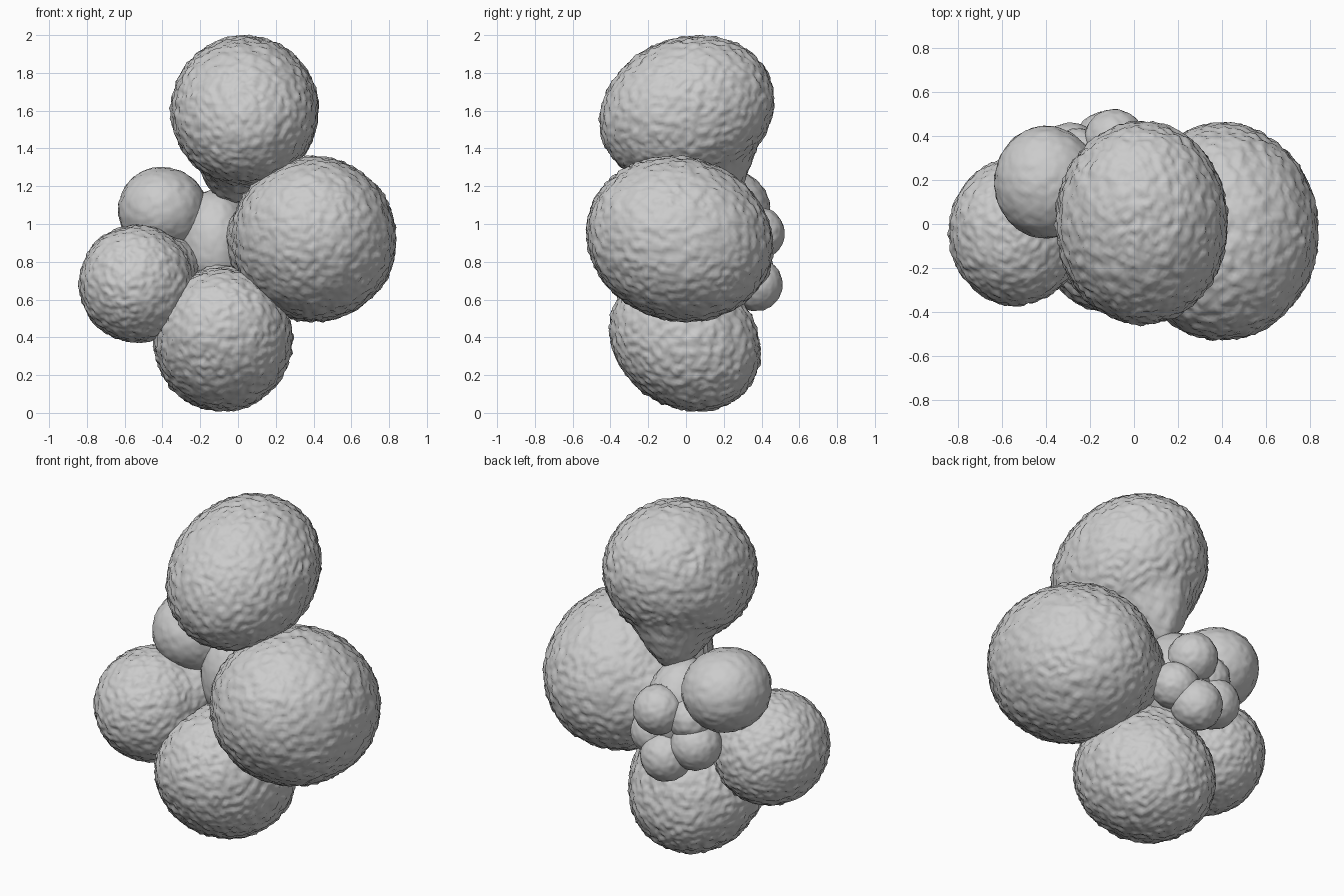
import bpy, bmesh
from mathutils import Vector, noise

if "Cube" in bpy.data.objects:
    bpy.data.objects.remove(bpy.data.objects["Cube"])

CORE = Vector((-0.12, 0.19, 0.89))

# name: centre, radii, z-lean along y, neck length, neck target, bump height, subdivisions
parts = {
    "top_berry": ((0.035, 0.005, 1.60), (0.39, 0.46, 0.392), 0.12, 0.15, (-0.06, 0.21, 1.05), 0.012, 6),
    "right_berry": ((0.40, -0.035, 0.92), (0.437, 0.493, 0.435), -0.07, 0.07, CORE, 0.012, 6),
    "bottom_berry": ((-0.08, -0.005, 0.387), (0.367, 0.40, 0.373), -0.15, 0.07, CORE, 0.012, 6),
    "lower_left_berry": ((-0.535, -0.035, 0.685), (0.305, 0.335, 0.31), 0.0, 0.10, CORE, 0.010, 6),
    "upper_left_berry": ((-0.40, 0.19, 1.075), (0.235, 0.255, 0.225), 0.0, 0.06, CORE, 0.006, 5),
    # stalk in the middle that joins all berries
    "core_stalk": (CORE, (0.20, 0.23, 0.29), 0.0, 0.0, CORE, 0.005, 5),
}
# small unripe berries at the back
small = [
    ((-0.09, 0.385, 0.95), 0.137),
    ((-0.13, 0.37, 0.68), 0.14),
    ((-0.29, 0.32, 0.77), 0.14),
    ((-0.25, 0.31, 0.91), 0.125),
    ((-0.02, 0.32, 0.78), 0.13),
]
for i, (c, r) in enumerate(small):
    parts[f"small_berry_{i + 1}"] = (c, (r, r, r), 0.0, 0.03, CORE, 0.004, 5)


def inside(p, part, scale=0.9):
    """True when point p lies well inside the plain ellipsoid of a part."""
    c, r, lean = Vector(part[0]), part[1], part[2]
    d = p - c
    d.z -= lean * d.y
    return sum((a / b) ** 2 for a, b in zip(d, r)) < scale * scale


def berry(name):
    """Pebbled ellipsoid drawn out into a neck toward the stalk, hidden skin trimmed."""
    centre, r, lean, neck, target, bump, subdiv = parts[name]
    c = Vector(centre)
    axis = (Vector(target) - c).normalized()
    others = [p for n, p in parts.items() if n != name]
    bm = bmesh.new()
    bmesh.ops.create_icosphere(bm, subdivisions=subdiv, radius=1)
    for v in bm.verts:
        d = v.co.normalized()
        p = Vector((d.x * r[0], d.y * r[1], d.z * r[2] + lean * d.y * r[1]))
        # neck: pull a cap of the surface toward the stalk
        t = max(0.0, (d.dot(axis) - 0.80) / 0.20)
        p += axis * neck * t * t
        # fine pebbles plus a faint broad unevenness
        q = p + c
        n = noise.noise(q * 30) + 0.4 * noise.noise(q * 55)
        p += d * bump * (n + 0.4 * noise.noise(q * 6))
        v.co = p
    # remove skin buried inside neighbouring parts
    buried = [v for v in bm.verts if any(inside(v.co + c, o) for o in others)]
    bmesh.ops.delete(bm, geom=buried, context='VERTS')
    for f in bm.faces:
        f.smooth = True
    mesh = bpy.data.meshes.new(name)
    bm.to_mesh(mesh)
    bm.free()
    ob = bpy.data.objects.new(name, mesh)
    ob.location = c
    bpy.context.collection.objects.link(ob)


for part_name in parts:
    berry(part_name)
